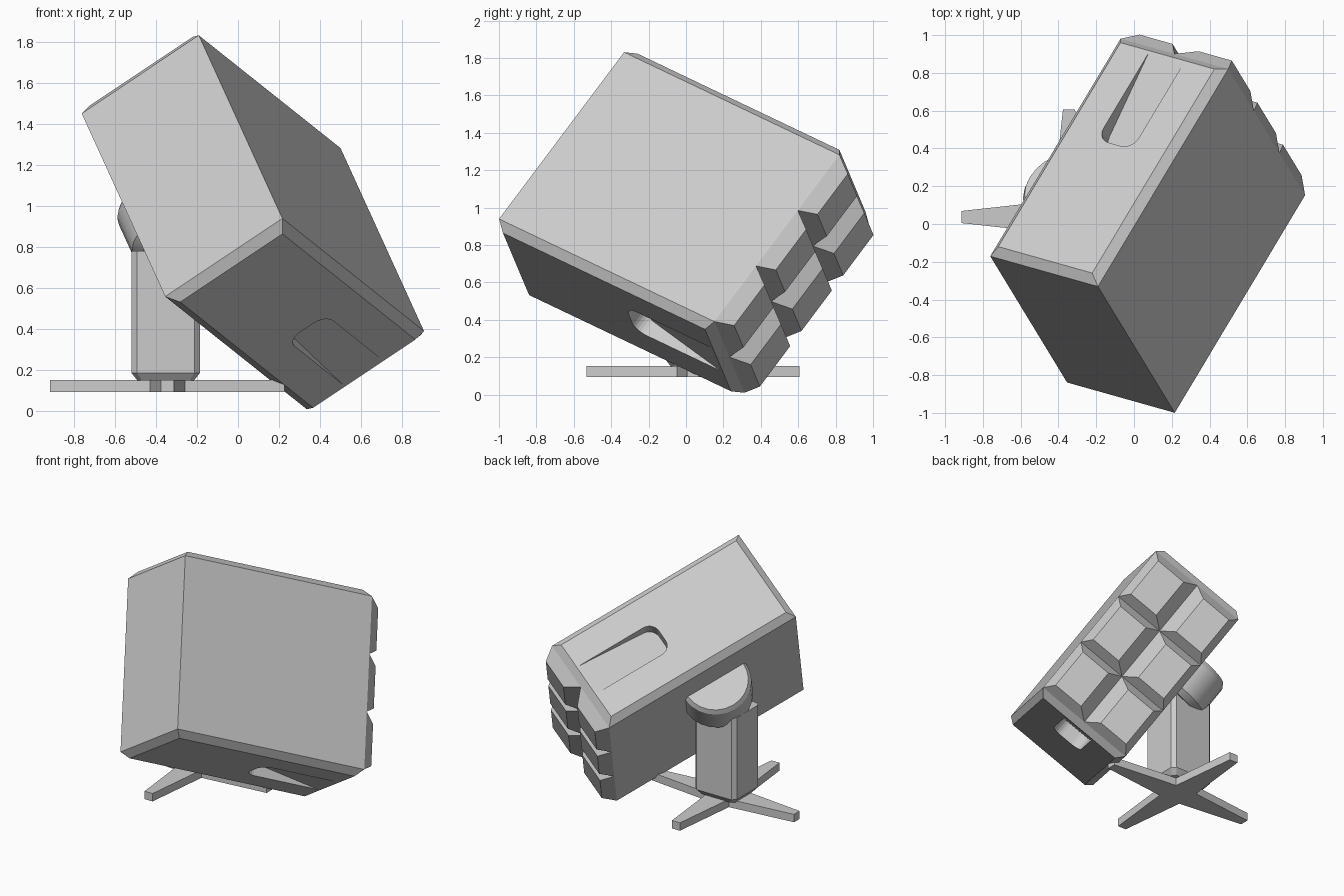
import bpy, bmesh
from math import sin, cos, pi, radians
from mathutils import Matrix, Vector

if "Cube" in bpy.data.objects:
    bpy.data.objects.remove(bpy.data.objects["Cube"])

# Tilted frame of the launcher box: x = width, y = depth (front at 0), z = height
w = Vector((.811, -.228, .541)).normalized()
d = Vector((.476, .795, -.379))
d = (d - w * d.dot(w)).normalized()
h = w.cross(d)
POD = Matrix((w, d, h)).transposed().to_4x4()
POD.translation = (-.2725, -.585, 1.195)
W, H, D, C = .352, .593, 1.45, .045


def loft(name, rings, matrix=Matrix(), smooth=False):
    """Skin a stack of equal-length point rings and cap both ends."""
    bm = bmesh.new()
    loops = [[bm.verts.new(p) for p in r] for r in rings]
    for a, b in zip(loops, loops[1:]):
        for i in range(len(a)):
            j = (i + 1) % len(a)
            bm.faces.new((a[i], a[j], b[j], b[i]))
    bm.faces.new(loops[0][::-1])
    bm.faces.new(loops[-1])
    bmesh.ops.recalc_face_normals(bm, faces=bm.faces)
    me = bpy.data.meshes.new(name)
    bm.to_mesh(me)
    bm.free()
    ob = bpy.data.objects.new(name, me)
    bpy.context.collection.objects.link(ob)
    ob.matrix_world = matrix
    if smooth:
        bpy.ops.object.select_all(action='DESELECT')
        ob.select_set(True)
        bpy.context.view_layer.objects.active = ob
        bpy.ops.object.shade_smooth_by_angle(angle=radians(30))
    return ob


def rect(x0, x1, y0, y1, z):
    return [(x0, y0, z), (x1, y0, z), (x1, y1, z), (x0, y1, z)]


def back_rect(x0, x1, z0, z1, y):
    return [(x0, y, z0), (x1, y, z0), (x1, y, z1), (x0, y, z1)]


# Launcher box with chamfered top and bottom panels
inner = (-W + C, W - C, C, D - C)
outer = (-W, W, 0, D)
box = loft("launcher_box", [rect(*inner, -H - C), rect(*outer, -H),
                            rect(*outer, H), rect(*inner, H + C)], POD)

# Ramped slots cut in the top and bottom panels
Y0, Y1, HALF, R, DEEP = .815, 1.39, .115, .075, .10
outline = [(HALF, Y1), (-HALF, Y1)]
for sx, start in ((-1, pi), (1, 1.5 * pi)):
    for i in range(7):
        a = start + i * pi / 12
        outline.append((sx * (HALF - R) + R * cos(a), Y0 + R + R * sin(a)))
for s in (1, -1):
    floor = [(x, y, s * (H + C - DEEP * (Y1 - y) / (Y1 - Y0))) for x, y in outline]
    lid = [(x, y, s * (H + C + .1)) for x, y in outline]
    cutter = loft("slot_cutter", [floor, lid], POD)
    cutter.hide_render = True
    mod = box.modifiers.new("slot", 'BOOLEAN')
    mod.operation = 'DIFFERENCE'
    mod.solver = 'EXACT'
    mod.object = cutter
    bpy.context.view_layer.update()
    bpy.context.view_layer.objects.active = box
    bpy.ops.object.modifier_apply(modifier=mod.name)
    bpy.data.objects.remove(cutter, do_unlink=True)

# Six tapered tube caps on the back, two columns of three
pitch = 2 * H / 3
for col in (-1, 1):
    for row in range(3):
        z0 = -H + row * pitch
        z1 = z0 + pitch
        xs = sorted((0, col * W))
        tip = sorted((col * .085, col * (W - .05)))
        loft("tube_cap", [back_rect(*xs, z0, z1, D),
                          back_rect(*tip, z0 + .05, z1 - .058, D + .083)], POD)

# Round pivot half sunk into the left side of the box
TOP, THICK, PR = .355, .28, .235


def circle(r, z):
    return [(-W + r * cos(i * pi / 12), .635 + r * sin(i * pi / 12), z) for i in range(24)]


loft("side_pivot", [circle(PR - .04, TOP - THICK), circle(PR, TOP - THICK + .04),
                    circle(PR, TOP - .03), circle(PR - .02, TOP)], POD, smooth=True)

# Column with chamfered corners and foot
CX, CY = -.352, .037


def column_ring(a, b, c, z):
    pts = [(a, b - c), (a - c, b), (c - a, b), (-a, b - c),
           (-a, c - b), (c - a, -b), (a - c, -b), (a, c - b)]
    return [(CX + x, CY + y, z) for x, y in pts]


loft("column", [column_ring(.137, .117, .022, .15), column_ring(.167, .147, .027, .188),
                column_ring(.167, .147, .027, .78)])

# Four-legged cross base
star = []
for k in range(4):
    turn = Matrix.Rotation(k * pi / 2, 2)
    for p in ((.57, -.032), (.57, .032), (.085, .085)):
        q = turn @ Vector(p)
        star.append((CX + .008 + q.x, CY + q.y))
loft("cross_base", [[(x, y, z) for x, y in star] for z in (.095, .152)])
